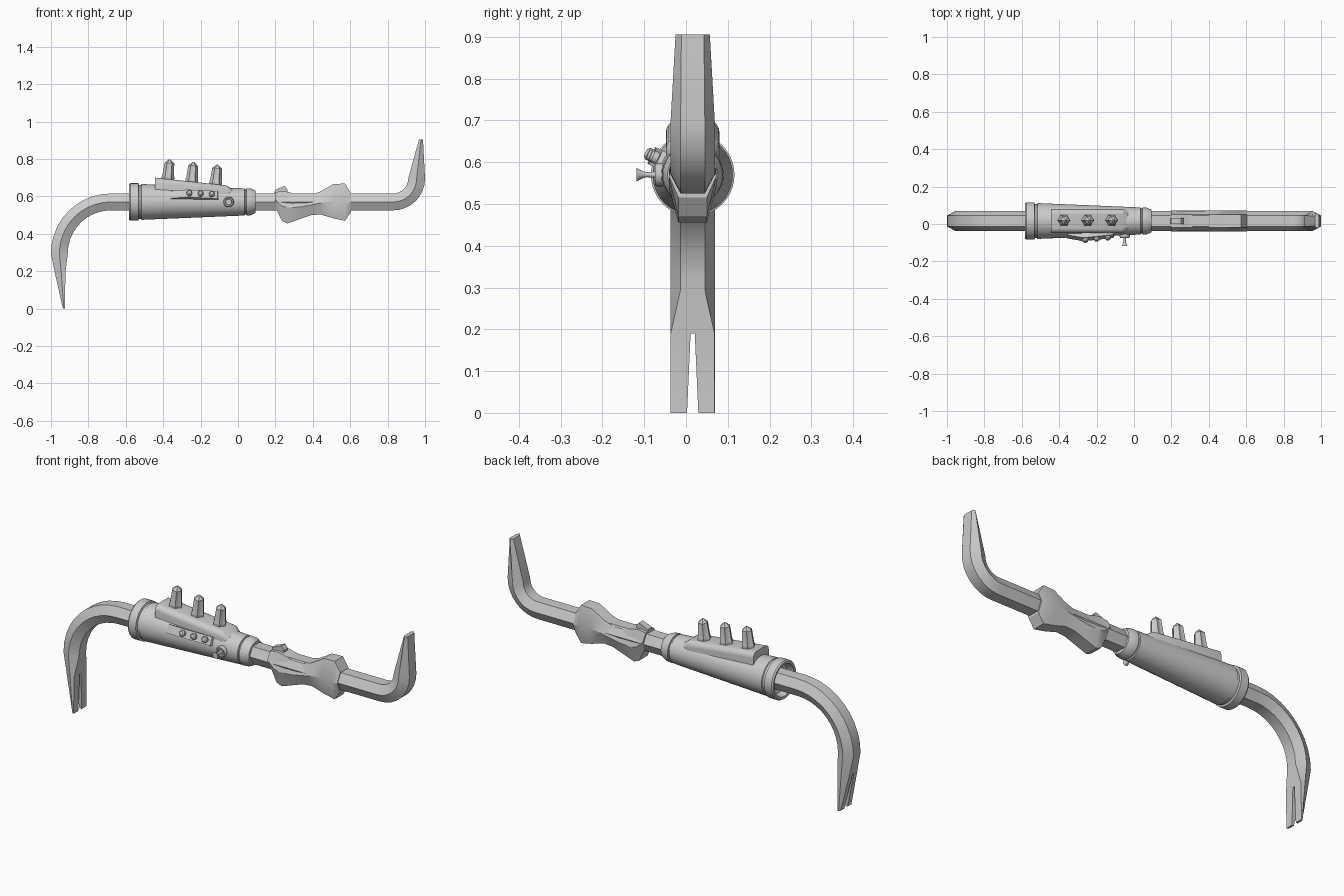
import bpy, bmesh, math
from math import sin, cos, pi, radians
from mathutils import Matrix, Vector

if "Cube" in bpy.data.objects:
    bpy.data.objects.remove(bpy.data.objects["Cube"])

Y, Z = 0.016, 0.57          # main axis of the bar
AXIS = Matrix.Translation((0, Y, Z))


def loft(name, rings, matrix=None, angle=30):
    """Skin equal-length rings of points and cap both ends."""
    bm = bmesh.new()
    vs = [[bm.verts.new(p) for p in r] for r in rings]
    n = len(vs[0])
    for a, b in zip(vs, vs[1:]):
        for i in range(n):
            bm.faces.new((a[i], a[(i + 1) % n], b[(i + 1) % n], b[i]))
    bm.faces.new(vs[0])
    bm.faces.new(vs[-1])
    bm.transform(matrix or Matrix())
    bmesh.ops.recalc_face_normals(bm, faces=bm.faces)
    me = bpy.data.meshes.new(name)
    bm.to_mesh(me)
    bm.free()
    ob = bpy.data.objects.new(name, me)
    bpy.context.collection.objects.link(ob)
    bpy.ops.object.select_all(action='DESELECT')
    ob.select_set(True)
    bpy.context.view_layer.objects.active = ob
    if angle:
        bpy.ops.object.shade_smooth_by_angle(angle=radians(angle))
    return ob


def lathe(name, profile, matrix, sides=32, flute=1.0, angle=30):
    """Turn (height, radius) points round local z; flute shrinks every other side."""
    rings = [[(r * (flute if i % 2 else 1) * cos(2 * pi * i / sides),
               r * (flute if i % 2 else 1) * sin(2 * pi * i / sides), h)
              for i in range(sides)] for h, r in profile]
    return loft(name, rings, matrix, angle)


def hex_ring(outer, mid, inner, w=0.053, fo=0.029, fi=0.029):
    """Six-sided section from three (x, z) points across the bar."""
    def pt(p, y):
        return (p[0], Y + y, p[1])
    return [pt(outer, -fo), pt(outer, fo), pt(mid, w),
            pt(inner, fi), pt(inner, -fi), pt(mid, -w)]


def arc_ring(cx, cz, r, a, t=0.045):
    c, s = cos(radians(a)), sin(radians(a))
    return hex_ring(*[(cx + k * c, cz + k * s) for k in (r + t, r, r - t)])


# Bent hexagonal bar: claw, large bend, shaft, small bend, chisel tip
rings = [hex_ring((-0.936, 0), (-0.931, 0), (-0.925, 0), fo=0.045, fi=0.0525),
         hex_ring((-0.979, 0.19), (-0.945, 0.19), (-0.923, 0.19), fo=0.033, fi=0.0525)]
rings += [arc_ring(-0.68, 0.295, 0.275, 180 - 9 * i) for i in range(11)]
for i in range(9):
    r = arc_ring(0.83, 0.695, 0.125, -90 + 11.25 * i)
    # swap so the upper side of the shaft stays the same strip
    rings.append([r[4], r[3], r[2], r[1], r[0], r[5]])
rings.append(hex_ring((0.968, 0.905), (0.979, 0.905), (0.989, 0.905), 0.041, 0.027, 0.027))
bar = loft("bar", rings, angle=25)

# Nail slot cut into the claw
cutter = loft("slot_cutter", [[(x, Y - 0.014, -0.01), (x, Y + 0.014, -0.01),
                               (x, Y + 0.005, 0.19), (x, Y - 0.005, 0.19)]
                              for x in (-1.1, -0.8)], angle=0)
mod = bar.modifiers.new("slot", 'BOOLEAN')
mod.operation, mod.solver, mod.object = 'DIFFERENCE', 'EXACT', cutter
bpy.context.view_layer.objects.active = bar
bpy.ops.object.modifier_apply(modifier="slot")
bpy.data.objects.remove(cutter)

# Tapered sleeve with end rings and a recessed mouth
lathe("sleeve", [(-0.53, 0.035), (-0.545, 0.075), (-0.58, 0.083), (-0.582, 0.095),
                 (-0.575, 0.1), (-0.533, 0.1), (-0.53, 0.091), (-0.518, 0.091),
                 (-0.515, 0.096), (-0.5, 0.095), (0.0, 0.074), (0.035, 0.072),
                 (0.037, 0.066), (0.043, 0.066), (0.045, 0.073), (0.07, 0.071),
                 (0.093, 0.06), (0.093, 0.035)],
      AXIS @ Matrix.Rotation(pi / 2, 4, 'Y'), 40)


# Sloping platform on top of the sleeve
def platform_ring(x, top, w, low=0.6):
    r = 0.028
    pts = [(x, Y - w, low), (x, Y + w, low)]
    for side, start in ((1, 0), (-1, 90)):
        for i in range(6):
            a = radians(start + 18 * i)
            pts.append((x, Y + side * (w - r) + r * cos(a), top - r + r * sin(a)))
    return pts


loft("platform", [platform_ring(-0.445, 0.70, 0.064), platform_ring(-0.06, 0.658, 0.064),
                  platform_ring(-0.02, 0.63, 0.05, 0.58)])

# Three fluted pointed knobs
for i, x in enumerate((-0.375, -0.248, -0.12)):
    lathe(f"knob_{i + 1}",
          [(-0.01, 0.034), (0.012, 0.034), (0.022, 0.031), (0.086, 0.026), (0.106, 0.003)],
          Matrix.Translation((x, Y + 0.004, 0.70 - 0.11 * (x + 0.445)))
          @ Matrix.Rotation(0.1, 4, 'Y'), 12, 0.8, 10)

# Tilted side plate with three buttons
tilt = AXIS @ Matrix.Rotation(radians(65), 4, 'X')
side = [(-0.365, 0.06), (-0.36, 0.092), (-0.27, 0.109), (-0.11, 0.09), (-0.10, 0.06)]
loft("side_plate", [[(x, y, r) for x, r in side] for y in (-0.022, 0.022)], tilt)
for i, x in enumerate((-0.26, -0.2, -0.14)):
    h = 0.108 - 0.119 * (x + 0.27)
    lathe(f"button_{i + 1}", [(h - 0.02, 0.015), (h + 0.012, 0.015), (h + 0.018, 0.009)],
          tilt @ Matrix.Translation((x, 0, 0)), 16)

# Round socket with a flared plug on the front
lathe("socket", [(0.05, 0.028), (0.084, 0.028), (0.09, 0.024), (0.09, 0.018), (0.082, 0.015),
                 (0.082, 0.008), (0.11, 0.006), (0.118, 0.008), (0.134, 0.016)],
      AXIS @ Matrix.Translation((-0.05, 0, 0)) @ Matrix.Rotation(pi / 2, 4, 'X'), 20)

# Waisted grip: x, top z, bottom z
grip = [(0.198, 0.622, 0.545), (0.235, 0.628, 0.468), (0.265, 0.624, 0.455),
        (0.33, 0.607, 0.478), (0.39, 0.608, 0.499), (0.44, 0.625, 0.503),
        (0.51, 0.666, 0.482), (0.572, 0.668, 0.469), (0.603, 0.618, 0.515)]
loft("grip", [hex_ring((x, t), (x, (t + b) / 2), (x, b), 0.057, 0.034, 0.034)
              for x, t, b in grip])

# Small thumb switch on the grip
loft("thumb_switch", [[(0.195, y, 0.61), (0.197, y, 0.634), (0.25, y, 0.655), (0.265, y, 0.635),
                       (0.262, y, 0.61)] for y in (Y - 0.017, Y + 0.017)])
